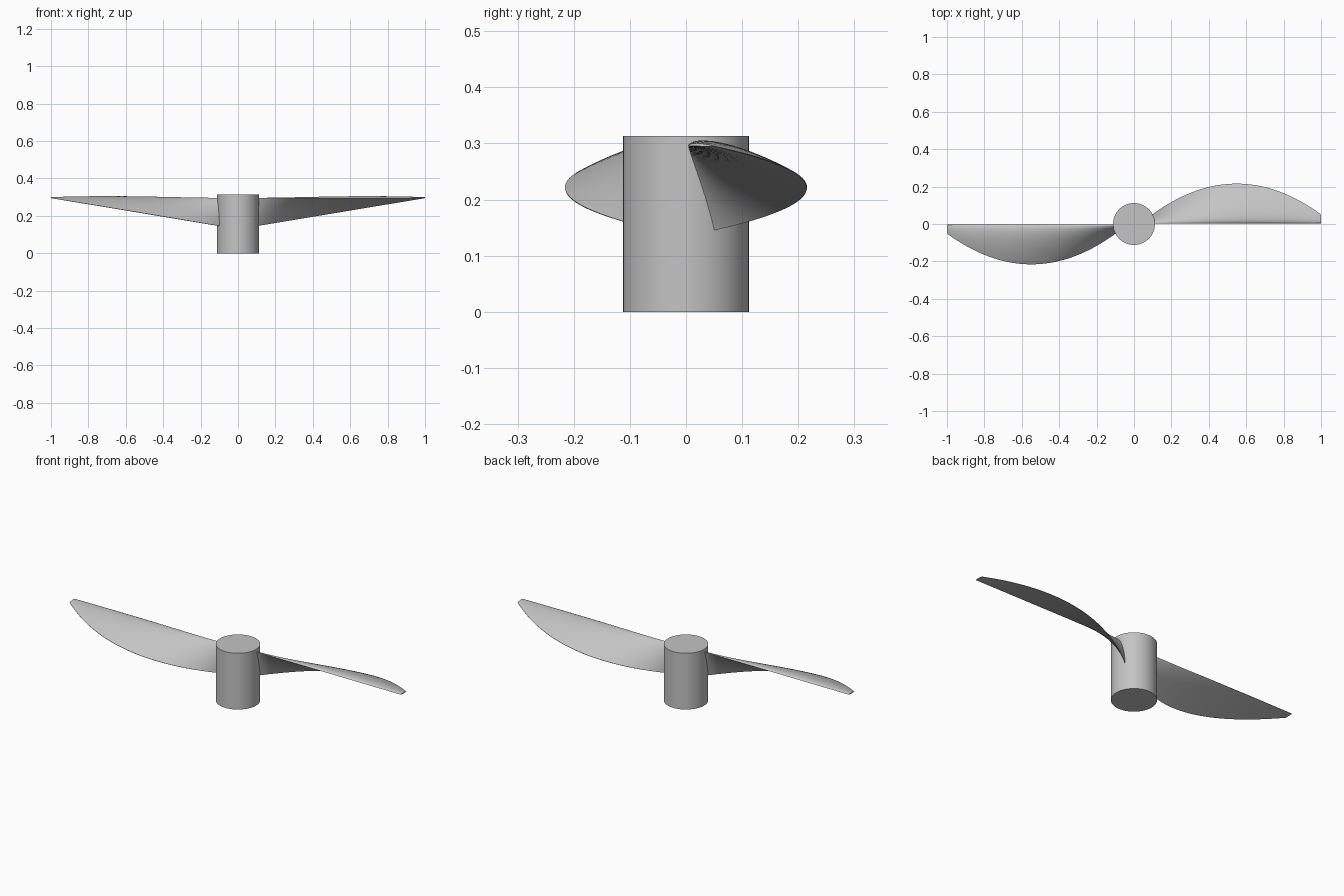
import bpy, bmesh, math
from mathutils import Vector, Matrix

default = bpy.data.objects.get("Cube")
if default:
    bpy.data.objects.remove(default, do_unlink=True)

# Single plain grey material
grey = bpy.data.materials.new("plain_grey")
grey.use_nodes = True
colour = (0.55, 0.55, 0.55, 1)
grey.diffuse_color = colour
grey.node_tree.nodes["Principled BSDF"].inputs["Base Color"].default_value = colour

HUB_RADIUS, HUB_HEIGHT = 0.112, 0.313
ROOT_X, TIP_X = 0.06, 1.0
STATIONS, CHORD_STEPS = 48, 16


def finish(name, bm):
    bmesh.ops.recalc_face_normals(bm, faces=bm.faces)
    mesh = bpy.data.meshes.new(name)
    bm.to_mesh(mesh)
    bm.free()
    mesh.materials.append(grey)
    obj = bpy.data.objects.new(name, mesh)
    bpy.context.collection.objects.link(obj)
    bpy.ops.object.select_all(action="DESELECT")
    obj.select_set(True)
    bpy.context.view_layer.objects.active = obj
    bpy.ops.object.shade_smooth_by_angle(angle=math.radians(35))
    return obj


def section(x):
    """Flat-bottomed airfoil outline at span position x."""
    lead = Vector((x, 0.004, 0.296))
    trail = Vector((x, 0.215 - 0.81 * (x - 0.55) ** 2, 0.147 + 0.166 * (x - 0.11)))
    chord = trail - lead
    normal = Vector((0, -chord.z, chord.y)).normalized()
    size = chord.length

    def point(t, height):
        return lead + chord * t + normal * height * size

    ts = [(1 - math.cos(math.pi * i / CHORD_STEPS)) / 2 for i in range(CHORD_STEPS + 1)]
    # Rounded nose, highest near a third of the chord, thin tail
    upper = [point(t, 0.26 * math.sqrt(t) * (1 - t) + 0.01 * t) for t in ts]
    lower = [point(t, -0.02 * math.sqrt(t) * (1 - t)) for t in reversed(ts[1:])]
    return upper + lower


def build_blade(name, angle):
    bm = bmesh.new()
    rings = []
    for i in range(STATIONS + 1):
        x = ROOT_X + (TIP_X - ROOT_X) * i / STATIONS
        rings.append([bm.verts.new(p) for p in section(x)])
    count = len(rings[0])
    for a, b in zip(rings, rings[1:]):
        for j in range(count):
            k = (j + 1) % count
            bm.faces.new((a[j], a[k], b[k], b[j]))
    bm.faces.new(rings[0])
    bm.faces.new(rings[-1])
    bm.transform(Matrix.Rotation(angle, 4, "Z"))
    return finish(name, bm)


# Hub
hub = bmesh.new()
bmesh.ops.create_cone(hub, cap_ends=True, segments=64, radius1=HUB_RADIUS,
                      radius2=HUB_RADIUS, depth=HUB_HEIGHT,
                      matrix=Matrix.Translation((0, 0, HUB_HEIGHT / 2)))
finish("hub", hub)

# Two opposed blades
build_blade("left_blade", 0)
build_blade("right_blade", math.pi)
